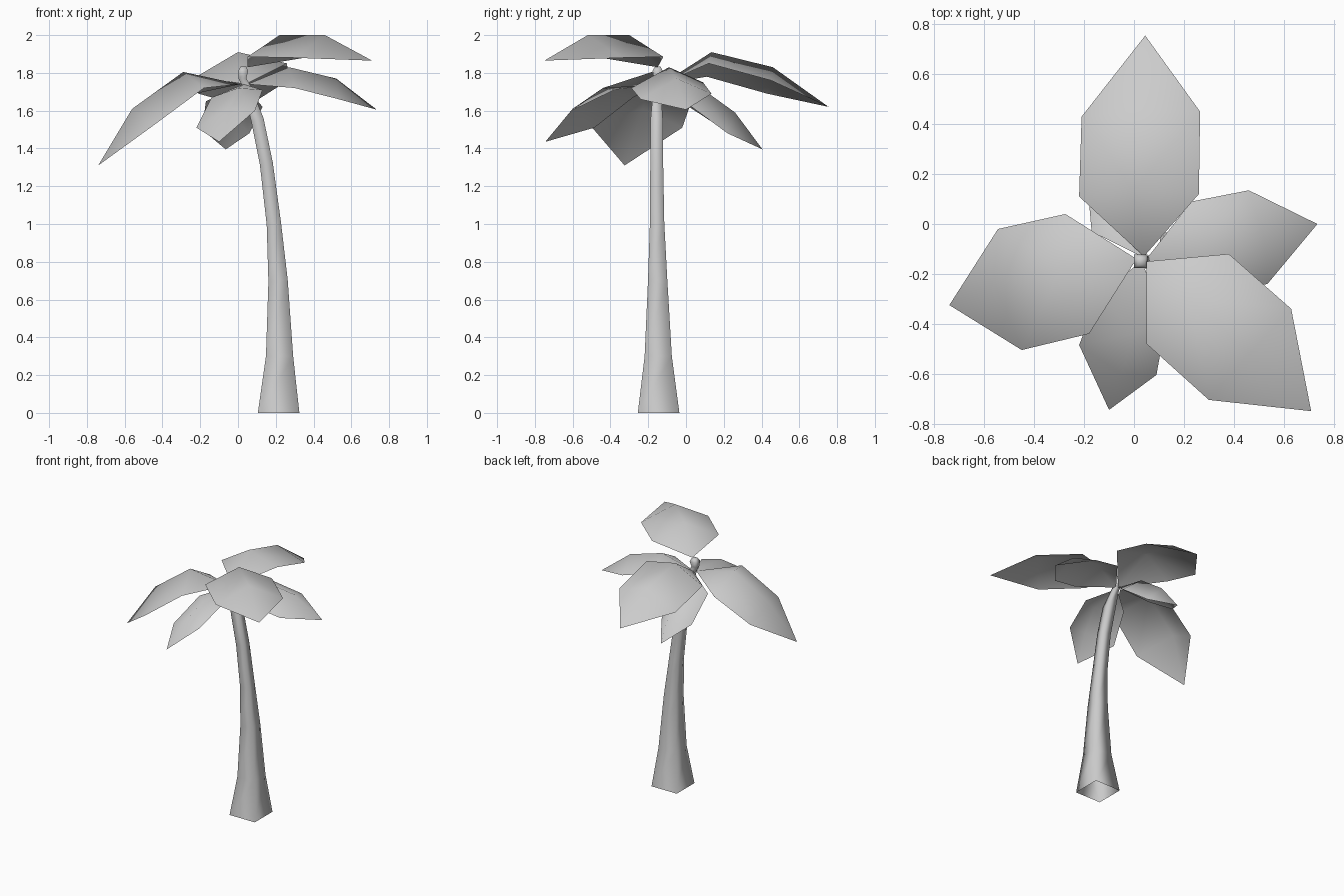
import bpy, bmesh


def make_object(name, bm):
    mesh = bpy.data.meshes.new(name)
    bmesh.ops.recalc_face_normals(bm, faces=bm.faces)
    bm.to_mesh(mesh)
    bm.free()
    for p in mesh.polygons:
        p.use_smooth = True
    obj = bpy.data.objects.new(name, mesh)
    bpy.context.collection.objects.link(obj)
    return obj


def trunk(name, rings):
    """Square section lofted along a bent path; open at the ground."""
    bm = bmesh.new()
    loops = []
    for x, y, z, h, tilt in rings:
        loops.append([bm.verts.new((x + sx * h, y + sy * h, z + sx * h * tilt))
                      for sx, sy in ((-1, -1), (1, -1), (1, 1), (-1, 1))])
    for a, b in zip(loops, loops[1:]):
        for i in range(4):
            j = (i + 1) % 4
            bm.faces.new((a[i], a[j], b[j], b[i]))
    bm.faces.new(loops[-1])
    return make_object(name, bm)


def leaf(name, rib, left, right):
    """Folded leaf: raised midrib (base, 2 points, tip) and two lower edges."""
    bm = bmesh.new()
    base, m1, m2, tip = [bm.verts.new(p) for p in rib]
    for edge in (left, right):
        e1, e2 = [bm.verts.new(p) for p in edge]
        bm.faces.new((base, m1, e1))
        bm.faces.new((m1, m2, e2, e1))
        bm.faces.new((m2, tip, e2))
    return make_object(name, bm)


# Trunk: x, y, z, half width, ring tilt; ends in a small bud
trunk("trunk", [
    (0.215, -0.145, 0.00, 0.110, 0.0),
    (0.220, -0.147, 0.30, 0.072, 0.0),
    (0.212, -0.150, 0.70, 0.051, 0.1),
    (0.190, -0.153, 1.00, 0.038, 0.15),
    (0.150, -0.155, 1.32, 0.034, 0.2),
    (0.103, -0.155, 1.55, 0.032, 0.35),
    (0.045, -0.153, 1.73, 0.018, 0.4),
    (0.024, -0.150, 1.77, 0.020, 0.1),
    (0.027, -0.150, 1.81, 0.027, 0.0),
    (0.029, -0.150, 1.833, 0.015, 0.0),
])

# Leaves around the crown
leaf("leaf_back_upper",
     [(0.04, -0.13, 1.74), (0.0, 0.135, 1.91), (0.02, 0.46, 1.83), (0.045, 0.755, 1.62)],
     [(-0.22, 0.11, 1.78), (-0.21, 0.43, 1.69)],
     [(0.26, 0.12, 1.85), (0.265, 0.45, 1.76)])
leaf("leaf_back_lower",
     [(0.03, -0.13, 1.74), (0.0, 0.08, 1.72), (-0.04, 0.26, 1.59), (-0.065, 0.405, 1.395)],
     [(-0.17, -0.03, 1.65), (-0.19, 0.20, 1.50)],
     [(0.13, 0.03, 1.62), (0.06, 0.22, 1.48)])
leaf("leaf_right",
     [(0.05, -0.14, 1.74), (0.27, -0.09, 1.83), (0.52, -0.05, 1.77), (0.735, 0.0, 1.605)],
     [(0.23, 0.09, 1.75), (0.46, 0.135, 1.69)],
     [(0.30, -0.29, 1.72), (0.535, -0.24, 1.66)])
leaf("leaf_front_right_top",
     [(0.05, -0.15, 1.83), (0.22, -0.30, 2.0), (0.46, -0.52, 2.0), (0.71, -0.75, 1.865)],
     [(0.38, -0.12, 1.885), (0.63, -0.34, 1.88)],
     [(0.05, -0.48, 1.885), (0.30, -0.705, 1.88)])
leaf("leaf_front",
     [(0.03, -0.15, 1.74), (0.0, -0.44, 1.72), (-0.05, -0.60, 1.61), (-0.10, -0.745, 1.435)],
     [(-0.14, -0.28, 1.67), (-0.22, -0.485, 1.51)],
     [(0.13, -0.38, 1.71), (0.09, -0.605, 1.60)])
leaf("leaf_left",
     [(0.01, -0.14, 1.74), (-0.29, -0.18, 1.805), (-0.56, -0.23, 1.61), (-0.74, -0.325, 1.31)],
     [(-0.275, 0.04, 1.68), (-0.545, -0.02, 1.51)],
     [(-0.18, -0.44, 1.72), (-0.45, -0.505, 1.52)])
